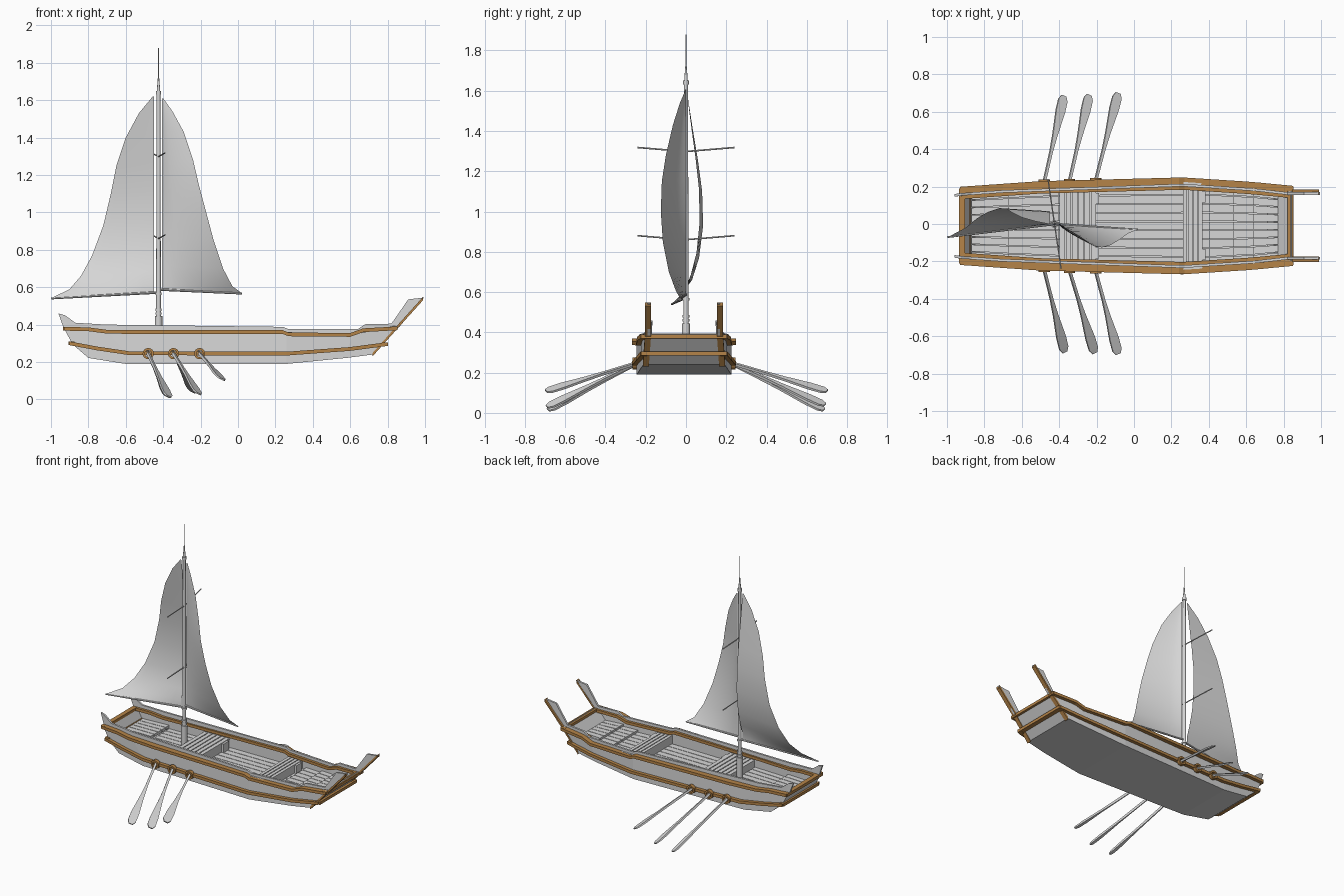
import bpy, bmesh, math
from mathutils import Vector, Matrix

cube = bpy.data.objects.get("Cube")
if cube:
    bpy.data.objects.remove(cube)

CY = -0.01  # hull centreline


def material(name, rgb):
    m = bpy.data.materials.new(name)
    m.use_nodes = True
    m.diffuse_color = (*rgb, 1)
    m.node_tree.nodes["Principled BSDF"].inputs["Base Color"].default_value = (*rgb, 1)
    return m


GREY = material("pale_grey", (0.68, 0.68, 0.68))
WOOD = material("warm_wood", (0.46, 0.23, 0.065))


def make(name, bm, mat, smooth=False):
    bmesh.ops.recalc_face_normals(bm, faces=bm.faces)
    mesh = bpy.data.meshes.new(name)
    bm.to_mesh(mesh)
    bm.free()
    mesh.materials.append(mat)
    ob = bpy.data.objects.new(name, mesh)
    bpy.context.collection.objects.link(ob)
    if smooth:
        bpy.ops.object.select_all(action='DESELECT')
        ob.select_set(True)
        bpy.context.view_layer.objects.active = ob
        bpy.ops.object.shade_smooth_by_angle(angle=math.radians(40))
    return ob


def loft(bm, rows, closed=True):
    """Skin a list of equal-length point rows; closed rows get end caps."""
    vs = [[bm.verts.new(p) for p in row] for row in rows]
    n = len(vs[0])
    for a, b in zip(vs, vs[1:]):
        for i in range(n if closed else n - 1):
            j = (i + 1) % n
            bm.faces.new((a[i], a[j], b[j], b[i]))
    if closed:
        bm.faces.new(vs[0])
        bm.faces.new(vs[-1])
    return vs


def rod(bm, a, b, r1, r2=None, seg=10):
    a, b = Vector(a), Vector(b)
    d = b - a
    mat = Matrix.Translation((a + b) / 2) @ d.to_track_quat('Z', 'Y').to_matrix().to_4x4()
    bmesh.ops.create_cone(bm, cap_ends=True, segments=seg, radius1=r1,
                          radius2=r1 if r2 is None else r2, depth=d.length, matrix=mat)


def box(bm, x0, x1, y0, y1, z0, z1):
    mat = Matrix.Translation(((x0 + x1) / 2, (y0 + y1) / 2, (z0 + z1) / 2))
    mat = mat @ Matrix.Diagonal((x1 - x0, y1 - y0, z1 - z0, 1))
    bmesh.ops.create_cube(bm, size=1, matrix=mat)


BEAM = [(-.96, .18), (-.93, .185), (-.5, .215), (.26, .235), (.65, .21), (.8, .19), (1, .19)]


def beam(x):
    """Half-width of the hull at x."""
    for (a, wa), (b, wb) in zip(BEAM, BEAM[1:]):
        if x <= b:
            return wa + (wb - wa) * max(0, (x - a) / (b - a))
    return BEAM[-1][1]


# Hull shell: bottom, chine and top edge at each station
stations = [((-.80, .222), (-.885, .295), (-.93, .38)),
            ((-.60, .19), (-.60, .25), (-.70, .365)),
            ((.26, .19), (.26, .245), (.26, .36)),
            ((.58, .222), (.58, .265), (.62, .35)),
            ((.72, .24), (.77, .29), (.85, .385))]
bm = bmesh.new()
rows = []
for st in stations:
    half = [(x, beam(x), z) for x, z in st]
    rows.append([(x, CY + w, z) for x, w, z in reversed(half)] + [(x, CY - w, z) for x, w, z in half])
grid = loft(bm, rows, closed=False)
for end in (grid[0], grid[-1]):
    bm.faces.new((end[0], end[1], end[4], end[5]))
    bm.faces.new((end[1], end[2], end[3], end[4]))
hull = make("hull", bm, GREY)
if min(hull.data.polygons, key=lambda p: p.center.z).normal.z > 0:
    hull.data.flip_normals()
shell = hull.modifiers.new("planking", 'SOLIDIFY')
shell.thickness = 0.015
shell.offset = -1

# Side trim: rails, corner strips and gunwale boards
upper = [(-.93, .378), (-.8, .375), (-.7, .362), (-.5, .36), (.24, .36), (.27, .348),
         (.6, .345), (.67, .37), (.85, .38)]
lower = [(-.9, .3), (-.75, .272), (-.58, .247), (.26, .245), (.6, .27), (.79, .295)]
corner = [(.72, .24), (.85, .385), (.99, .54)]
board = [(-.93, .375, -.96, .46), (-.91, .375, -.925, .45), (-.87, .375, -.87, .41),
         (-.7, .35, -.7, .4), (.24, .35, .24, .388), (.27, .34, .27, .376), (.62, .34, .64, .376),
         (.67, .36, .68, .402), (.82, .37, .82, .405), (.86, .385, .855, .455), (.995, .545, .91, .535)]


def strip(name, path, s, inner, outer, hz):
    bm = bmesh.new()
    loft(bm, [[(x, CY + s * (beam(x) + o), z + h) for o, h in
               ((inner, -hz), (outer, -hz), (outer, hz), (inner, hz))] for x, z in path])
    make(name, bm, WOOD)


for side, s in (("front", -1), ("back", 1)):
    strip(side + "_upper_rail", upper, s, -.042, .024, .010)
    strip(side + "_lower_rail", lower, s, -.01, .024, .010)
    strip(side + "_corner_strip", corner, s, -.026, .004, .009)
    bm = bmesh.new()
    loft(bm, [[(p, CY + s * (beam(p) + o), z) for p, z, o in
               ((xb, zb, -.024), (xb, zb, -.010), (xt, zt, -.010), (xt, zt, -.024))]
              for xb, zb, xt, zt in board])
    make(side + "_gunwale_board", bm, GREY)

# Cross bars at both ends
for name, x, z, hw in (("bow_top_bar", -.92, .378, .2), ("bow_low_bar", -.89, .30, .2),
                       ("stern_top_bar", .838, .38, .21), ("stern_low_bar", .785, .295, .21)):
    bm = bmesh.new()
    box(bm, x - .016, x + .016, CY - hw, CY + hw, z - .01, z + .01)
    make(name, bm, WOOD)


# Lengthwise deck planks with narrow gaps, at stepped heights
def deck(name, x0, x1, z, count=9):
    bm = bmesh.new()
    for i in range(count):
        ring = []
        for x in (x0, x1):
            w = beam(x) - .012
            a = CY - w + 2 * w * i / count + .002
            b = CY - w + 2 * w * (i + 1) / count - .002
            ring.append([(x, a, z - .02), (x, b, z - .02), (x, b, z), (x, a, z)])
        loft(bm, ring)
    make(name, bm, GREY)


deck("bow_deck", -.87, -.67, .31)
deck("fore_floor", -.67, -.40, .285)
deck("middle_floor", -.40, .40, .27)
deck("aft_floor", .40, .53, .285)
deck("stern_step", .53, .64, .30)
deck("stern_deck", .64, .77, .315)


# Raised benches made of crosswise planks on a box
def bench(name, x0, x1, z, count):
    bm = bmesh.new()
    w = beam((x0 + x1) / 2) - .018
    box(bm, x0 + .004, x1 - .004, CY - w, CY + w, .25, z - .012)
    step = (x1 - x0) / count
    for i in range(count):
        a = x0 + i * step
        box(bm, a + .003, a + step - .003, CY - w, CY + w, z - .012, z)
    for s in (-1, 1):
        box(bm, x1 - .006, x1 + .012, CY + s * w * .72 - .03, CY + s * w * .72 + .03, .27, z - .004)
    make(name, bm, GREY)


bench("mast_bench", -.40, -.20, .335, 6)
bench("aft_bench", .26, .37, .33, 4)

# Mast with collar, finial and topmast
MX = -.425
bm = bmesh.new()
rod(bm, (MX, 0, .26), (MX, 0, .445), .02, seg=12)
rod(bm, (MX, 0, .44), (MX, 0, 1.64), .013, .010, seg=12)
for z in (.46, .48, .565):
    rod(bm, (MX, 0, z - .006), (MX, 0, z + .006), .017, seg=12)
rod(bm, (MX, 0, 1.63), (MX, 0, 1.65), .014, seg=12)
rod(bm, (MX, 0, 1.65), (MX, 0, 1.73), .009, .003, seg=12)
rod(bm, (MX, 0, 1.72), (MX, 0, 1.88), .002, seg=6)
make("mast", bm, GREY, True)

# Thin spreaders, raised at the ends
bm = bmesh.new()
for z in (.86, 1.298):
    for s in (-1, 1):
        rod(bm, (MX, 0, z), (MX - s * .035, s * .24, z + .02), .004, seg=6)
make("spreaders", bm, GREY, True)

# Booms
bm = bmesh.new()
rod(bm, (MX, 0, .572), (-.998, -.07, .54), .007, .005, 8)
rod(bm, (MX, 0, .588), (.02, -.03, .566), .007, .005, 8)
make("booms", bm, GREY, True)


# Sails: each row runs from the mast edge to the free edge
def sail(name, edge, luff_x, lift, luff_share, power):
    bm = bmesh.new()
    z0, z1 = edge[-1][1], edge[0][1]
    rows = []
    for x, z, y in edge:
        lz = z + lift * (1 - (z - z0) / (z1 - z0))
        ly = luff_share * max(y, 0)
        rows.append([(luff_x + (x - luff_x) * u, ly + (y - ly) * u ** power, lz + (z - lz) * u)
                     for u in (i / 8 for i in range(9))])
    loft(bm, rows, closed=False)
    make(name, bm, GREY, True)


sail("main_sail", [(-.456, 1.62, 0), (-.53, 1.53, .015), (-.6, 1.4, .035), (-.65, 1.25, .06),
                   (-.68, 1.1, .08), (-.72, .93, .085), (-.78, .77, .065), (-.84, .66, .03),
                   (-.9, .59, -.02), (-.995, .543, -.07)], -.448, .03, .8, 1)
sail("fore_sail", [(-.4, 1.61, 0), (-.35, 1.54, -.03), (-.29, 1.43, -.065), (-.24, 1.28, -.1),
                   (-.21, 1.15, -.12), (-.17, 1, -.125), (-.13, .85, -.115), (-.08, .7, -.085),
                   (-.03, .605, -.05), (.018, .57, -.03)], -.406, .018, 0, .8)

# Oars with ring locks, three on each side
tips = {-1: [(-.37, -.685, .015), (-.21, -.69, .03), (-.085, -.695, .108)],
        1: [(-.375, .685, .015), (-.24, .69, .04), (-.085, .70, .108)]}
shape = [(-.05, .007, .007), (.35, .008, .007), (.55, .014, .006), (.82, .027, .006),
         (.95, .027, .005), (1, .014, .004)]
for s, side in ((-1, "front"), (1, "back")):
    for i, x in enumerate((-.48, -.345, -.205)):
        y = CY + s * (beam(x) + .02)
        start, tip = Vector((x, y, .245)), Vector(tips[s][i])
        d = tip - start
        across = d.cross(Vector((0, 0, 1))).normalized()
        across = Matrix.Rotation(math.radians(25 * s), 3, d) @ across
        up = across.cross(d).normalized()
        bm = bmesh.new()
        loft(bm, [[start + d * t + across * a * w + up * b * h
                   for a, b in ((-1, -1), (1, -1), (1, 1), (-1, 1))] for t, w, h in shape])
        make(f"{side}_oar_{i + 1}", bm, GREY)
        # Ring around the oar
        bm = bmesh.new()
        loop = [[(x + r * math.cos(k * math.pi / 8), y + o, .245 + r * math.sin(k * math.pi / 8))
                 for r, o in ((.018, -.012), (.03, -.012), (.03, .012), (.018, .012))]
                for k in range(17)]
        loft(bm, loop)
        bmesh.ops.remove_doubles(bm, verts=bm.verts, dist=.0001)
        make(f"{side}_oar_ring_{i + 1}", bm, WOOD, True)
